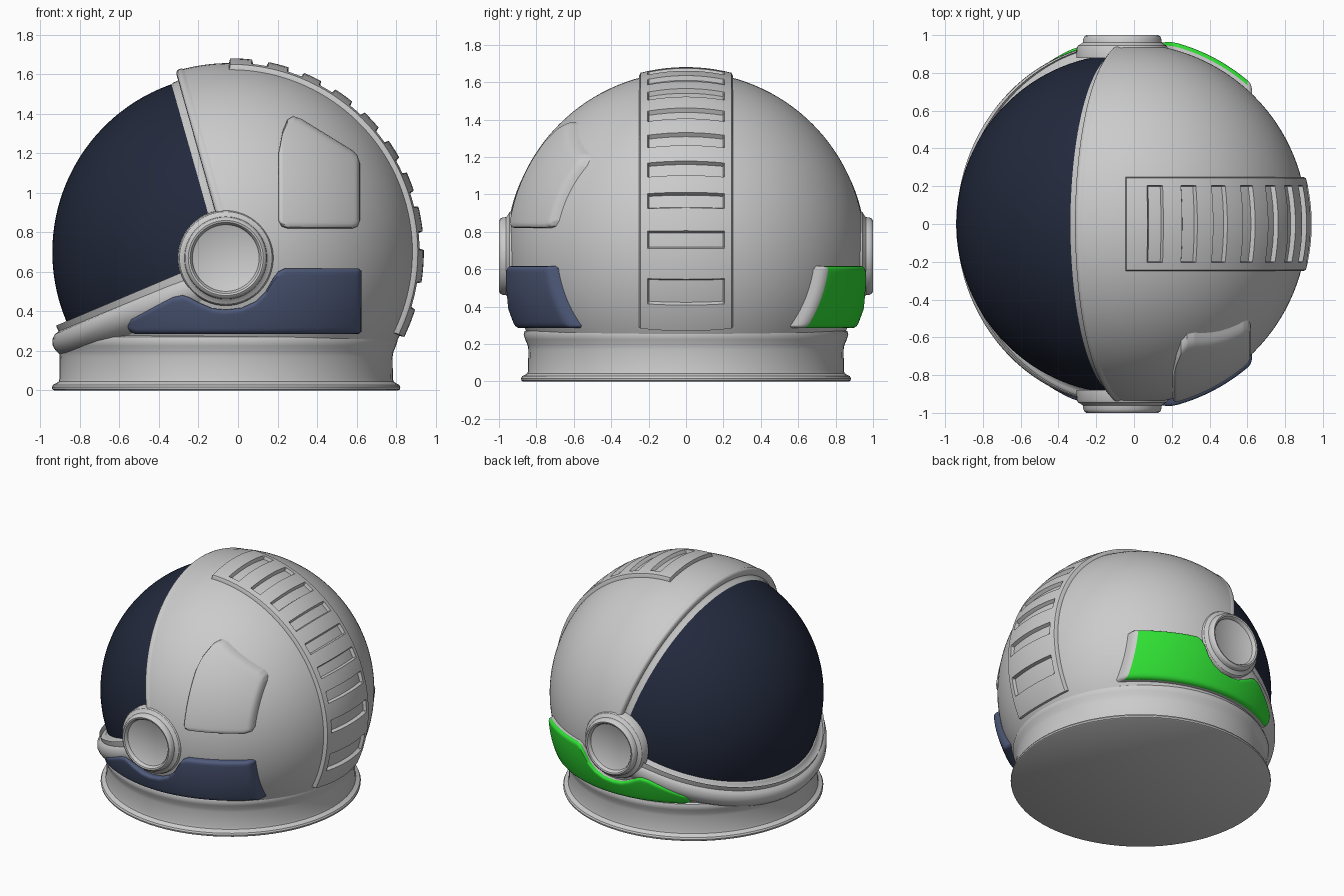
import bpy, bmesh
from math import sin, cos, pi, sqrt, radians, atan2

if "Cube" in bpy.data.objects:
    bpy.data.objects.remove(bpy.data.objects["Cube"])

CX, CZ = -0.04, 0.70            # centre of the helmet sphere
UP = atan2(0.92, -0.26)         # direction of the brow edge in the xz plane
LOW = atan2(-0.355, -0.84)      # direction of the chin edge


def material(name, rgb):
    m = bpy.data.materials.new(name)
    m.diffuse_color = (*rgb, 1)
    m.use_nodes = True
    m.node_tree.nodes["Principled BSDF"].inputs["Base Color"].default_value = m.diffuse_color
    return m


def spread(a, b, n):
    return [a + (b - a) * i / n for i in range(n + 1)]


def surface(name, us, vs, fn, mats=(), trim_z=None, pick=None, angle=35):
    """Quad grid through fn(u index, v index), welded and smooth shaded."""
    bm = bmesh.new()
    grid = [[bm.verts.new(fn(i, j)) for j in range(len(vs))] for i in range(len(us))]
    for i in range(len(us) - 1):
        for j in range(len(vs) - 1):
            f = bm.faces.new((grid[i][j], grid[i + 1][j], grid[i + 1][j + 1], grid[i][j + 1]))
            if pick:
                f.material_index = pick(i, j)
    bmesh.ops.remove_doubles(bm, verts=bm.verts, dist=1e-5)
    if trim_z is not None:
        bmesh.ops.bisect_plane(bm, geom=bm.verts[:] + bm.edges[:] + bm.faces[:],
                               plane_co=(0, 0, trim_z), plane_no=(0, 0, -1), clear_outer=True)
    bmesh.ops.recalc_face_normals(bm, faces=bm.faces)
    # keep the outward side out
    c = sum((f.normal.dot(f.calc_center_median() - bm_centre) * f.calc_area() for f in bm.faces), 0.0)
    if c < 0:
        bmesh.ops.reverse_faces(bm, faces=bm.faces)
    me = bpy.data.meshes.new(name)
    bm.to_mesh(me)
    bm.free()
    ob = bpy.data.objects.new(name, me)
    bpy.context.collection.objects.link(ob)
    for m in mats:
        me.materials.append(m)
    bpy.ops.object.select_all(action='DESELECT')
    ob.select_set(True)
    bpy.context.view_layer.objects.active = ob
    bpy.ops.object.shade_smooth_by_angle(angle=radians(angle))
    return ob


from mathutils import Vector
bm_centre = Vector((CX, 0, CZ))


def lune(name, r, a0, a1, n, **kw):
    """Part of a sphere between two half circles that meet at the side pivots."""
    us, vs = spread(a0, a1, n), spread(0, pi, 64)
    return surface(name, us, vs, lambda i, j: (
        CX + r * sin(vs[j]) * cos(us[i]), -r * cos(vs[j]), CZ + r * sin(vs[j]) * sin(us[i])), **kw)


def rim(name, a, side, profile, bulge):
    """Sweep (radius, offset) profile along the half circle in direction a."""
    us = spread(0, pi, 72)

    def fn(i, j):
        r, o = profile[j]
        if r > 0.905:
            r = 0.905 + (r - 0.905) * (1 - bulge * (1 - sin(us[i])))
        s = r * sin(us[i])
        return (CX + s * cos(a) - side * o * sin(a), -r * cos(us[i]),
                CZ + s * sin(a) + side * o * cos(a))
    return surface(name, us, profile, fn, angle=50)


def lathe(name, profile, place):
    us = spread(0, 2 * pi, 80)
    return surface(name, us, profile, lambda i, j: place(
        profile[j][0] * cos(us[i]), profile[j][0] * sin(us[i]), profile[j][1]))


def lerp(pts, x):
    for (x0, z0), (x1, z1) in zip(pts, pts[1:]):
        if x <= x1:
            return z0 + (z1 - z0) * max(0, x - x0) / (x1 - x0)
    return pts[-1][1]


def panel(name, top, bottom, r, side, mats=(), pick=None):
    """Raised plate on the sphere, outlined by top and bottom lines seen from the side."""
    x0, x1, b = top[0][0], top[-1][0], 0.022
    xs = sorted({round(x, 4) for x in spread(x0, x1, 50) + [p[0] for p in top + bottom]
                 + [x0 + k for k in (.003, .008, .015)] + [x1 - k for k in (.003, .008, .015)]})
    xs = [x0] + xs + [x1]
    vs = [0, 0, .01, .03, .06] + spread(.1, .9, 12) + [.94, .97, .99, 1, 1]

    def fn(i, j):
        x = xs[i]
        zb, zt = lerp(bottom, x), lerp(top, x)
        z = zb + (zt - zb) * vs[j]
        d = min(x - x0, x1 - x, z - zb, zt - z, b)
        rr = r - b + sqrt(max(0, b * b - (b - d) ** 2))
        if i in (0, len(xs) - 1) or j in (0, len(vs) - 1):
            rr = 0.93
        return (x, side * sqrt(rr * rr - (x - CX) ** 2 - (z - CZ) ** 2), z)
    return surface(name, xs, vs, fn, mats=mats,
                   pick=(lambda i, j: pick(xs[i], j in (0, len(vs) - 2))) if pick else None)


visor_mat = material("visor_dark", (.016, .022, .045))
blue = material("panel_blue", (.08, .105, .2))
green = material("panel_green", (.03, .75, .035))
grey = material("edge_grey", (.8, .8, .8))

# Shell and visor: two sphere sections sharing the side pivots
lune("shell", 0.957, LOW, UP, 110, trim_z=0.12)
lune("visor", 0.90, UP - .02, LOW + 2 * pi + .02, 60, mats=[visor_mat])

# Brow rim and protruding chin rim
rim("brow_rim", UP, 1, [(.955, -.03), (.962, -.012), (.96, .004), (.95, .014), (.932, .017),
                        (.914, .013), (.906, .022), (.904, .045), (.896, .058), (.86, .062)], 0)
rim("chin_rim", LOW, -1, [(.86, .004), (.902, 0), (.912, -.008), (.925, -.025), (.95, -.031),
                          (.98, -.038), (1.0, -.056), (1.012, -.088), (1.008, -.115),
                          (.995, -.145), (.93, -.2)], 0.5)

# Neck collar with a base flange and closed bottom
lathe("collar", [(0, 0), (.872, 0), (.88, .005), (.882, .016), (.876, .028), (.86, .036), (.848, .044),
                 (.844, .06), (.843, .17), (.847, .195), (.86, .225), (.868, .25),
                 (.862, .27), (.82, .29)], lambda p, q, h: (-.06 + p, q, h))

# Side pivots and lower side plates on both sides
pivot = [(0, .968), (.163, .968), (.169, .972), (.173, .988), (.18, .997), (.19, 1.0), (.2, .994),
         (.206, .982), (.209, .962), (.22, .952), (.234, .945), (.241, .932), (.243, .88)]
low_top = [(-.56, .325), (-.54, .365), (-.33, .472), (-.28, .482), (-.245, .47), (-.2, .445),
           (-.13, .415), (-.06, .408), (.02, .418), (.09, .45), (.14, .5), (.18, .57),
           (.205, .602), (.235, .617), (.61, .617), (.625, .605)]
low_bottom = [(-.56, .32), (-.545, .295), (-.52, .285), (.61, .285), (.625, .297)]
for side, label in ((-1, "right"), (1, "left")):
    lathe("pivot_disc_" + label, pivot, lambda p, q, h: (-.062 + p, side * h, .67 + q))
panel("lower_plate_right", low_top, low_bottom, 1.0, -1, mats=[blue])
panel("lower_plate_left", low_top, low_bottom, 1.0, 1, mats=[green, grey],
      pick=lambda x, wall: 1 if x > .6 or wall else 0)

# Upper plate, one side only
panel("upper_plate", [(.205, 1.2), (.225, 1.31), (.25, 1.37), (.28, 1.388), (.32, 1.375),
                      (.58, 1.215), (.605, 1.19), (.617, 1.15)],
      [(.205, .86), (.22, .83), (.25, .82), (.58, .82), (.605, .83), (.617, .86)], .99, -1)

# Ridge strip over the back with a ladder of recessed slots
slots = [(-17.3, -9), (.6, 6.2)] + [(c - 2.5, c + 2.5) for c in (16, 26.7, 37.5, 48.5, 59.5, 70, 81)]
rows = [(t, 0) for t in spread(-26, 90, 116)]
rows = [(t, s) for t, s in rows if not any(a - .4 < t < b + .4 for a, b in slots)]
for a, b in slots:
    rows += [(a, 0), (a + .5, 1), ((a + b) / 2, 1), (b - .5, 1), (b, 0)]
rows = [(-26.4, -1), (-26.3, -.5)] + sorted(rows) + [(90.3, -.5), (90.4, -1)]
half = [.15, .1, .05, 0]
cols = [(.25, -1), (.25, -.3), (.243, 0), (.205, 0), (.198, 1)] + [(y, 1) for y in half]
cols = [(-y, k) for y, k in cols[:-1]] + cols[::-1]


def ridge(i, j):
    (t, s), (y, k) = rows[i], cols[j]
    r = .981
    if s < 0 or k < 0:
        r -= .045 * max(-s, -k)
    elif s > 0 and k > 0:
        r = .957
    p = sqrt(r * r - y * y)
    return (CX + p * cos(radians(t)), y, CZ + p * sin(radians(t)))


surface("back_ridge", rows, cols, ridge, angle=30)
